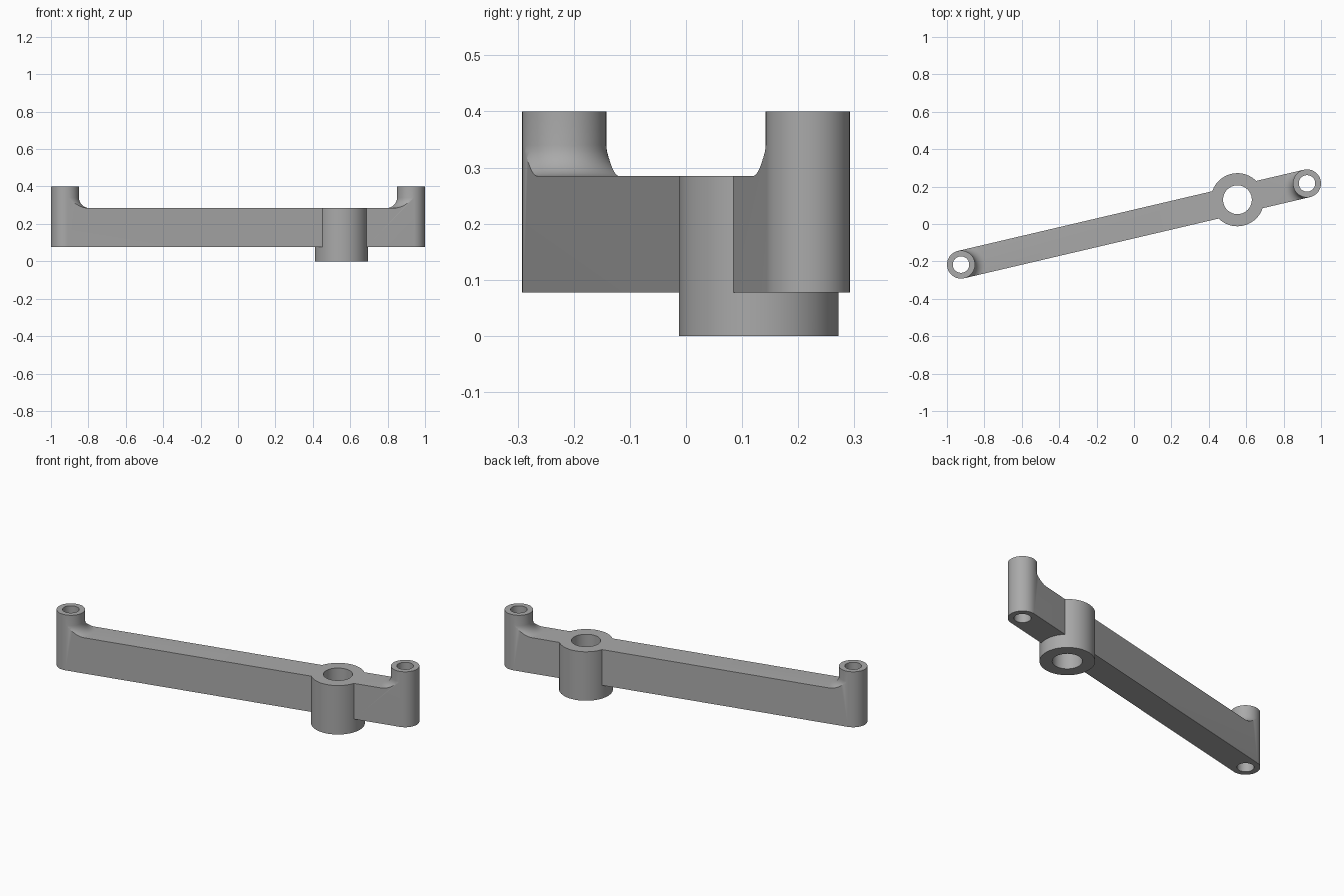
import bpy, bmesh
from math import pi, cos, sin, radians, atan2

if "Cube" in bpy.data.objects:
    bpy.data.objects.remove(bpy.data.objects["Cube"])

HALF = 0.95             # half the distance between the end posts
POST_R, POST_HOLE = 0.075, 0.044
HUB_U, HUB_R, HUB_HOLE = 0.568, 0.142, 0.077
BASE, DECK, TOP = 0.077, 0.285, 0.4
FILLET = 0.055
SEG = 32                # steps in a half circle


def arc(cu, r, a0, a1, n=SEG):
    """Points along an arc centred on the bar's axis."""
    return [(cu + r * cos(a0 + (a1 - a0) * i / n),
             r * sin(a0 + (a1 - a0) * i / n)) for i in range(n + 1)]


def loft(name, layers):
    """Closed solid through stacked outlines, given as (z, points)."""
    bm = bmesh.new()
    rings = [[bm.verts.new((x, y, z)) for x, y in pts] for z, pts in layers]
    for low, high in zip(rings, rings[1:]):
        for i in range(len(low)):
            j = (i + 1) % len(low)
            bm.faces.new((low[i], low[j], high[j], high[i]))
    bm.faces.new(rings[0][::-1])
    bm.faces.new(rings[-1])
    bmesh.ops.recalc_face_normals(bm, faces=bm.faces)
    mesh = bpy.data.meshes.new(name)
    bm.to_mesh(mesh)
    bm.free()
    obj = bpy.data.objects.new(name, mesh)
    bpy.context.collection.objects.link(obj)
    return obj


def cylinder(name, cu, r, z0, z1):
    pts = arc(cu, r, 0, 2 * pi, 2 * SEG)[:-1]
    return loft(name, [(z0, pts), (z1, pts)])


def combine(target, tool, operation):
    """Apply a boolean and discard the tool."""
    tool.hide_render = True
    mod = target.modifiers.new(tool.name, "BOOLEAN")
    mod.operation, mod.solver, mod.object = operation, "EXACT", tool
    bpy.context.view_layer.objects.active = target
    bpy.ops.object.modifier_apply(modifier=mod.name)
    bpy.data.objects.remove(tool)


# Round-ended bar and hub, both at full height before trimming
outline = arc(HALF, POST_R, -pi / 2, pi / 2) + arc(-HALF, POST_R, pi / 2, 3 * pi / 2)
arm = loft("lever_arm", [(BASE, outline), (TOP, outline)])
combine(arm, cylinder("hub", HUB_U, HUB_R, 0, TOP), "UNION")

# Space between the posts, with a fillet flaring around each post
def gap_outline(r):
    right = arc(HALF, r, -pi / 2, -3 * pi / 2)
    left = arc(-HALF, r, pi / 2, -pi / 2)
    return [(HALF, -0.2)] + right + [(HALF, 0.2), (-HALF, 0.2)] + left + [(-HALF, -0.2)]

layers = []
for i in range(9):
    a = pi / 2 * i / 8
    layers.append((DECK + FILLET * (1 - cos(a)),
                   gap_outline(POST_R + FILLET * (1 - sin(a)))))
layers.append((TOP + 0.1, gap_outline(POST_R)))
combine(arm, loft("gap", layers), "DIFFERENCE")

# Through holes
for u, r in ((-HALF, POST_HOLE), (HALF, POST_HOLE), (HUB_U, HUB_HOLE)):
    combine(arm, cylinder("bore", u, r, -0.1, TOP + 0.1), "DIFFERENCE")

# Tidy the mesh, turn the arm to its angle and shade it
bm = bmesh.new()
bm.from_mesh(arm.data)
bmesh.ops.remove_doubles(bm, verts=bm.verts, dist=1e-4)
bm.to_mesh(arm.data)
bm.free()
arm.rotation_euler.z = atan2(0.217, 0.925)

grey = bpy.data.materials.new("plain grey")
grey.use_nodes = True
colour = (0.4, 0.4, 0.4, 1)
grey.diffuse_color = colour
grey.node_tree.nodes["Principled BSDF"].inputs["Base Color"].default_value = colour
arm.data.materials.clear()
arm.data.materials.append(grey)
for poly in arm.data.polygons:
    poly.material_index = 0

bpy.ops.object.select_all(action="DESELECT")
arm.select_set(True)
bpy.context.view_layer.objects.active = arm
bpy.ops.object.shade_smooth_by_angle(angle=radians(30))
